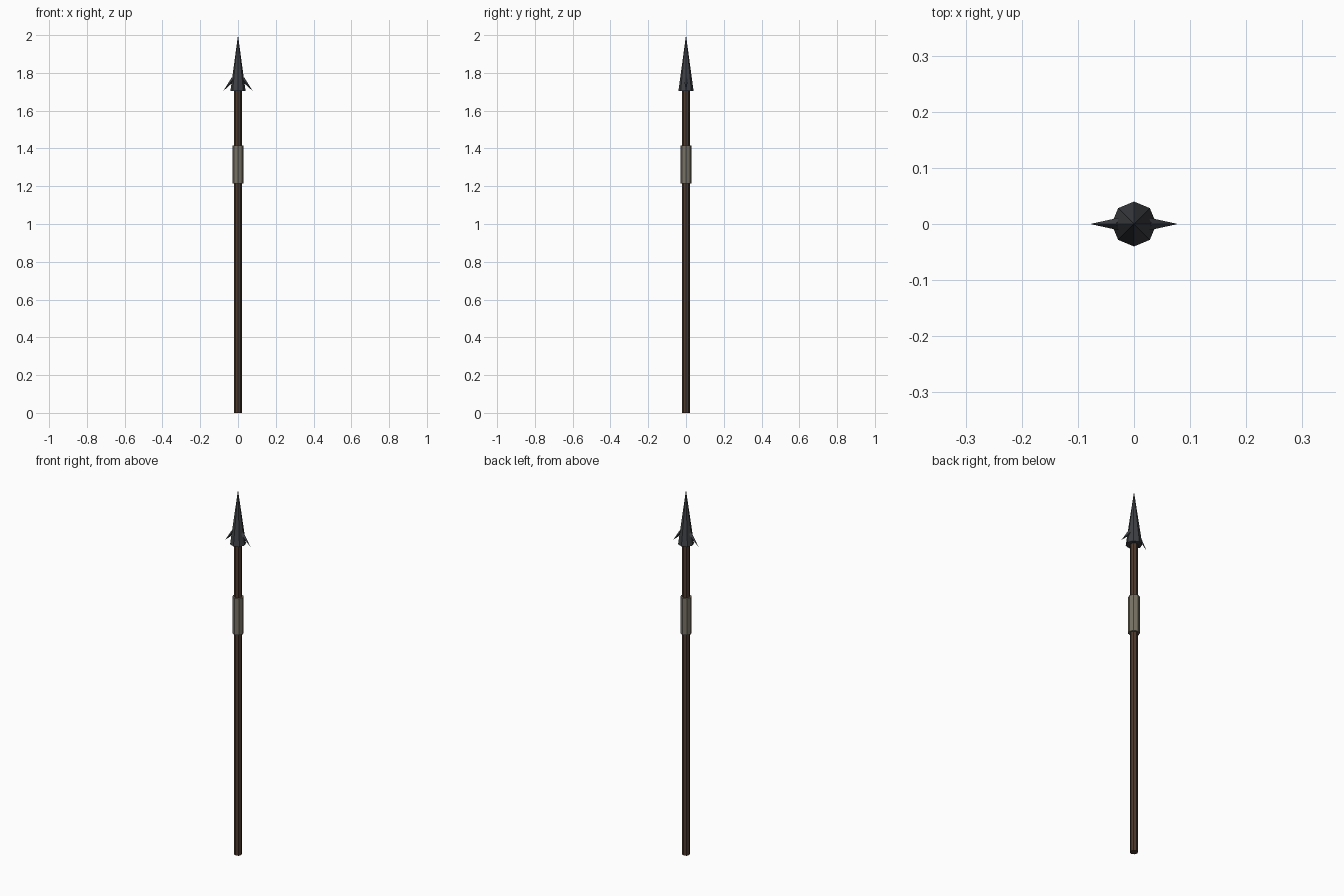
import bpy
from math import radians, sin, cos

if "Cube" in bpy.data.objects:
    bpy.data.objects.remove(bpy.data.objects["Cube"])


def material(name, color):
    m = bpy.data.materials.new(name)
    m.diffuse_color = (*color, 1)
    m.use_nodes = True
    m.node_tree.nodes["Principled BSDF"].inputs["Base Color"].default_value = m.diffuse_color
    return m


wood = material("dark_wood", (0.075, 0.043, 0.028))
wrap = material("grip_wrap", (0.19, 0.17, 0.13))
iron = material("dark_iron", (0.05, 0.053, 0.06))


def cone(name, sides, r1, r2, depth, loc, mat, rot=(0, 0, 0)):
    bpy.ops.mesh.primitive_cone_add(vertices=sides, radius1=r1, radius2=r2,
                                    depth=depth, location=loc, rotation=rot)
    ob = bpy.context.object
    ob.name = name
    ob.data.materials.append(mat)
    return ob


# Shaft and grip wrapping
cone("shaft", 8, 0.02, 0.02, 1.71, (0, 0, 0.855), wood)
cone("grip", 8, 0.029, 0.029, 0.2, (0, 0, 1.315), wrap)

# Spear head
cone("head", 8, 0.04, 0, 0.295, (0, 0, 1.8475 + 0.005), iron)

# Swept-back barbs on both sides, pointing outward and down
tilt, length = radians(40), 0.085
for side, label in ((-1, "left"), (1, "right")):
    tip = (side * 0.078, 0, 1.704)
    centre = (tip[0] - side * sin(tilt) * length / 2, 0,
              tip[2] + cos(tilt) * length / 2)
    cone("barb_" + label, 4, 0.012, 0, length, centre, iron,
         (0, radians(180) - side * tilt, 0))
